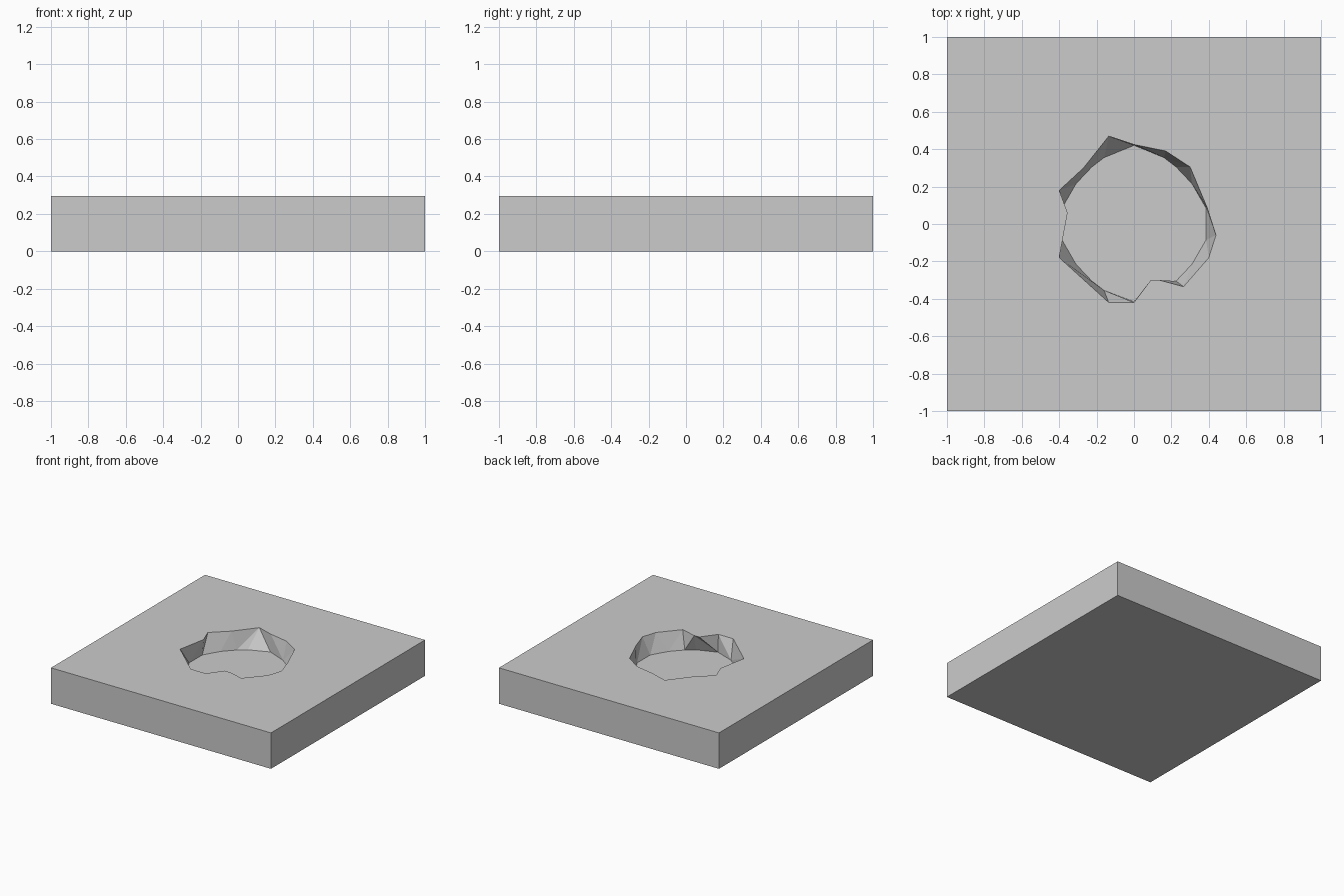
import bpy, bmesh, math

if "Cube" in bpy.data.objects:
    bpy.data.objects.remove(bpy.data.objects["Cube"])

TOP, FLOOR = 0.295, 0.15

# irregular rim of the pit, counter-clockwise from the right
rim_pts = [(0.39, 0.09), (0.30, 0.305), (0.17, 0.39), (0, 0.425), (-0.135, 0.47),
           (-0.27, 0.30), (-0.40, 0.18), (-0.355, 0.06), (-0.40, -0.18),
           (-0.135, -0.42), (0, -0.42), (0.09, -0.30), (0.135, -0.30),
           (0.265, -0.335), (0.40, -0.18), (0.438, -0.06)]

# pit floor: one quarter outline mirrored to all four
quarter = [(0.385, 0.085), (0.31, 0.215), (0.225, 0.305), (0.16, 0.355)]
floor_pts = (quarter + [(0, 0.42)] + [(-x, y) for x, y in reversed(quarter)]
             + [(-x, -y) for x, y in quarter] + [(0, -0.415)]
             + [(x, -y) for x, y in reversed(quarter)])

bm = bmesh.new()


def ring(points, z):
    return [bm.verts.new((x, y, z)) for x, y in points]


def loop_edges(vs):
    out = []
    for a, b in zip(vs, vs[1:] + vs[:1]):
        out.append(bm.edges.get((a, b)) or bm.edges.new((a, b)))
    return out


def angle(v, turn=0):
    return math.atan2(v.co.y, v.co.x) % math.tau + turn * math.tau


# slab sides and underside
square = [(-1, -1), (1, -1), (1, 1), (-1, 1)]
low, high = ring(square, 0), ring(square, TOP)
bm.faces.new(low[::-1])
for i in range(4):
    j = (i + 1) % 4
    bm.faces.new((low[i], low[j], high[j], high[i]))

# pit floor and triangulated walls, stitched by angle
rim, floor = ring(rim_pts, TOP), ring(floor_pts, FLOOR)
bm.faces.new(floor)
n, m = len(rim), len(floor)
i = j = 0
while i < n or j < m:
    a, b = rim[i % n], floor[j % m]
    next_rim = angle(rim[(i + 1) % n], (i + 1) // n)
    next_floor = angle(floor[(j + 1) % m], (j + 1) // m)
    if j >= m or (i < n and next_rim <= next_floor):
        bm.faces.new((b, a, rim[(i + 1) % n]))
        i += 1
    else:
        bm.faces.new((b, a, floor[(j + 1) % m]))
        j += 1

# top surface around the pit
bmesh.ops.triangle_fill(bm, use_beauty=True, use_dissolve=False, normal=(0, 0, 1),
                        edges=loop_edges(high) + loop_edges(rim))
bmesh.ops.recalc_face_normals(bm, faces=bm.faces)

mesh = bpy.data.meshes.new("pit_slab")
bm.to_mesh(mesh)
bm.free()
slab = bpy.data.objects.new("pit_slab", mesh)
bpy.context.collection.objects.link(slab)
